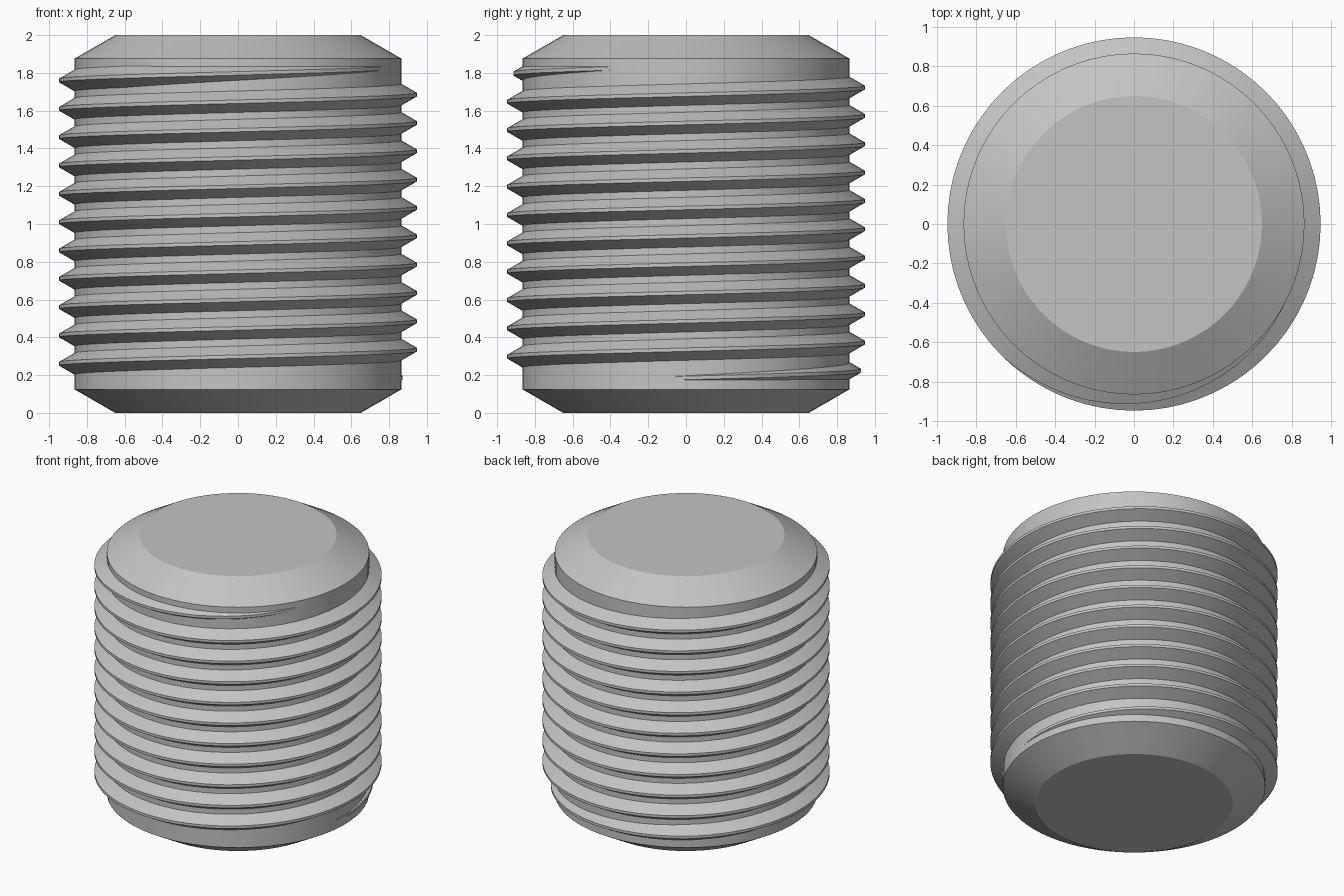
import bpy
import bmesh
from math import radians, sin, cos, tan

if "Cube" in bpy.data.objects:
    bpy.data.objects.remove(bpy.data.objects["Cube"], do_unlink=True)

# Main sizes
SIDES = 72
PITCH = 0.15
ROOT_R, CREST_R, END_R = 0.866, 0.948, 0.65
CHAMFER = 0.125
CREST_HALF = PITCH / 16
FLANK = tan(radians(30))

steel = bpy.data.materials.new("steel grey")
steel.use_nodes = True
colour = (0.55, 0.55, 0.55, 1)
steel.diffuse_color = colour
steel.node_tree.nodes["Principled BSDF"].inputs["Base Color"].default_value = colour


def skin(name, rings, closed):
    """Bridge successive rings of points, cap both ends and shade smooth."""
    bm = bmesh.new()
    rows = [[bm.verts.new(p) for p in ring] for ring in rings]
    n = len(rows[0])
    for a, b in zip(rows, rows[1:]):
        for i in range(n):
            j = (i + 1) % n
            bm.faces.new((a[i], a[j], b[j], b[i]))
    if closed:
        bm.faces.new(rows[0][::-1])
        bm.faces.new(rows[-1])
    bmesh.ops.recalc_face_normals(bm, faces=bm.faces)
    mesh = bpy.data.meshes.new(name)
    bm.to_mesh(mesh)
    bm.free()
    mesh.materials.append(steel)
    obj = bpy.data.objects.new(name, mesh)
    bpy.context.collection.objects.link(obj)
    bpy.ops.object.select_all(action="DESELECT")
    obj.select_set(True)
    bpy.context.view_layer.objects.active = obj
    bpy.ops.object.shade_smooth_by_angle(angle=radians(25))
    return obj


def polar(r, degrees, z):
    a = radians(degrees)
    return (r * cos(a), r * sin(a), z)


# Chamfered cylindrical core
profile = [(END_R, 0), (ROOT_R, CHAMFER), (ROOT_R, 2 - CHAMFER), (END_R, 2)]
step = 360 / SIDES
skin("screw_core", [[polar(r, i * step, z) for i in range(SIDES)]
                    for r, z in profile], True)

# Helical thread, fading into the core at both ends
START, END = -10, 3935
FADE_IN, FADE_OUT = 135, 110
BASE_R = ROOT_R - 0.03
rings = []
for deg in range(START, END + 1, 5):
    grow = min(1, (deg - START) / FADE_IN, (END - deg) / FADE_OUT)
    crest = ROOT_R - 0.002 + (CREST_R - ROOT_R + 0.002) * grow
    base_half = CREST_HALF + (crest - BASE_R) * FLANK
    z = 0.185 + PITCH * deg / 360
    rings.append([polar(BASE_R, deg, z - base_half),
                  polar(crest, deg, z - CREST_HALF),
                  polar(crest, deg, z + CREST_HALF),
                  polar(BASE_R, deg, z + base_half)])
skin("screw_thread", rings, True)
